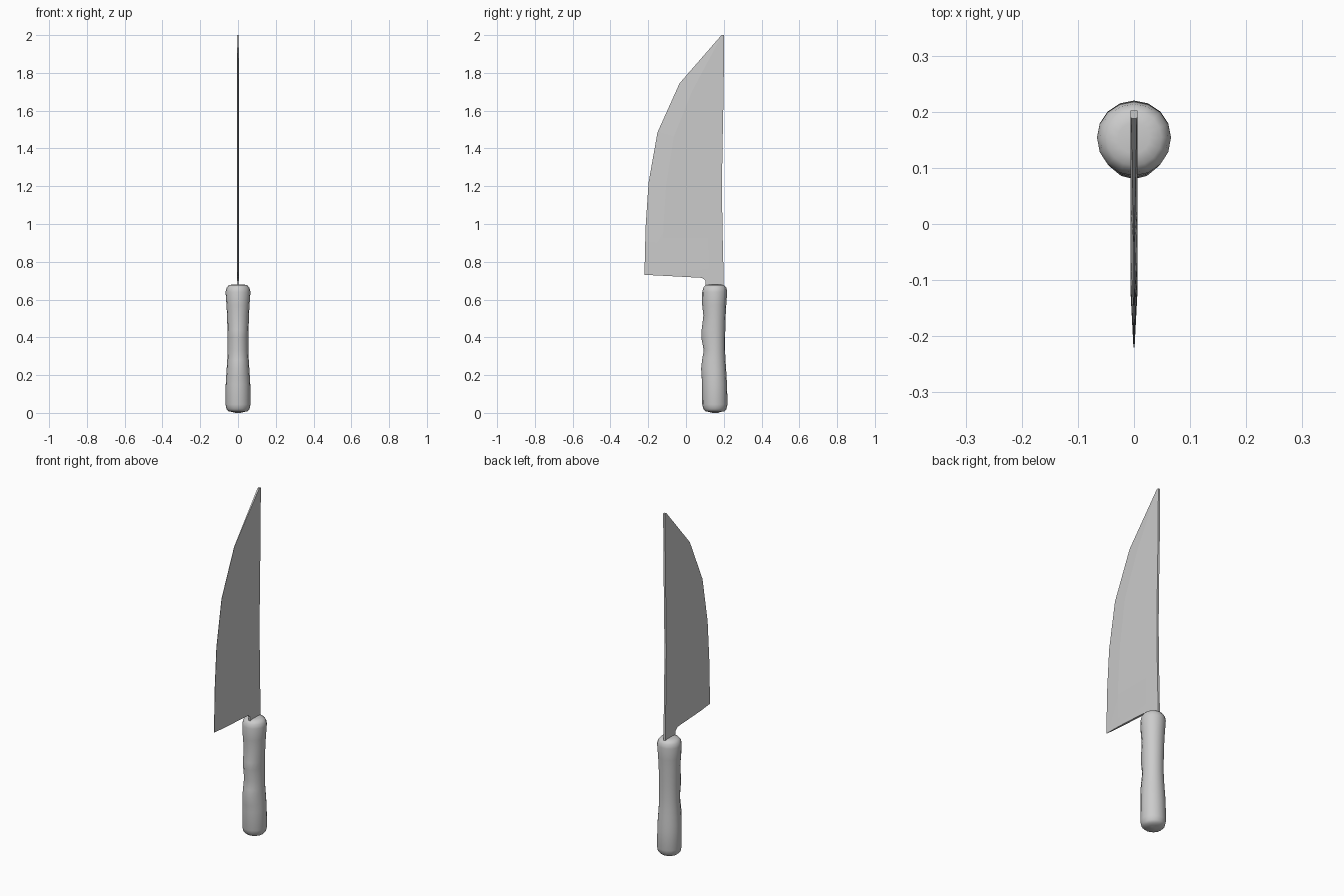
import bpy, bmesh, math


def loft(name, rings, angle):
    """Skin closed rings of equal length, cap both ends."""
    bm = bmesh.new()
    rows = [[bm.verts.new(p) for p in ring] for ring in rings]
    n = len(rows[0])
    for a, b in zip(rows, rows[1:]):
        for i in range(n):
            j = (i + 1) % n
            bm.faces.new((a[i], a[j], b[j], b[i]))
    bm.faces.new(rows[0][::-1])
    bm.faces.new(rows[-1])
    bmesh.ops.recalc_face_normals(bm, faces=bm.faces[:])
    mesh = bpy.data.meshes.new(name)
    bm.to_mesh(mesh)
    bm.free()
    obj = bpy.data.objects.new(name, mesh)
    bpy.context.collection.objects.link(obj)
    bpy.ops.object.select_all(action='DESELECT')
    obj.select_set(True)
    bpy.context.view_layer.objects.active = obj
    bpy.ops.object.shade_smooth_by_angle(angle=math.radians(angle))
    return obj


# Handle: z, half width, front y, back y (finger grooves on the front)
CY, SIDES = 0.154, 16
handle_profile = [
    (0.005, 0.030, 0.122, 0.182), (0.008, 0.050, 0.104, 0.202),
    (0.020, 0.061, 0.092, 0.214), (0.045, 0.066, 0.086, 0.220),
    (0.150, 0.065, 0.085, 0.217), (0.190, 0.063, 0.083, 0.215),
    (0.235, 0.060, 0.080, 0.212), (0.280, 0.057, 0.085, 0.209),
    (0.330, 0.055, 0.094, 0.207), (0.400, 0.055, 0.081, 0.207),
    (0.440, 0.056, 0.083, 0.208), (0.515, 0.058, 0.092, 0.210),
    (0.570, 0.061, 0.086, 0.213), (0.640, 0.066, 0.086, 0.218),
    (0.662, 0.061, 0.091, 0.214), (0.676, 0.049, 0.104, 0.202),
    (0.680, 0.028, 0.126, 0.180),
]
# The end cap is shifted so that the handle rests on the ground
handle_profile.insert(0, (0.0, 0.015, 0.139, 0.169))
rings = []
for z, rx, front, back in handle_profile:
    ring = []
    for i in range(SIDES):
        a = 2 * math.pi * i / SIDES
        s = math.sin(a)
        ry = back - CY if s > 0 else CY - front
        ring.append((rx * math.cos(a), CY + ry * s, z))
    rings.append(ring)
loft("handle", rings, 50)

# Blade with tang: edge (y, z), bevel line (y, z), spine (y, z), edge half thickness
T = 0.006
sections = [
    ((0.105, 0.640), (0.130, 0.640), (0.199, 0.640), T),
    ((0.104, 0.700), (0.130, 0.700), (0.199, 0.700), T),
    ((0.085, 0.715), (0.120, 0.716), (0.199, 0.716), T),
    ((-0.120, 0.726), (-0.050, 0.735), (0.199, 0.730), T),
    ((-0.220, 0.731), (-0.125, 0.760), (0.198, 0.765), 0.001),
    ((-0.214, 0.980), (-0.120, 0.980), (0.193, 0.980), 0.001),
    ((-0.198, 1.220), (-0.105, 1.210), (0.190, 1.200), 0.001),
    ((-0.151, 1.485), (-0.065, 1.460), (0.194, 1.450), 0.001),
    ((-0.034, 1.745), (0.030, 1.700), (0.199, 1.690), 0.001),
    ((0.188, 2.000), (0.191, 2.000), (0.202, 2.000), 0.005),
]
rings = []
for e, b, s, t in sections:
    rings.append([(-t, *e), (t, *e), (T, *b), (T, *s), (-T, *s), (-T, *b)])
loft("blade", rings, 3)
